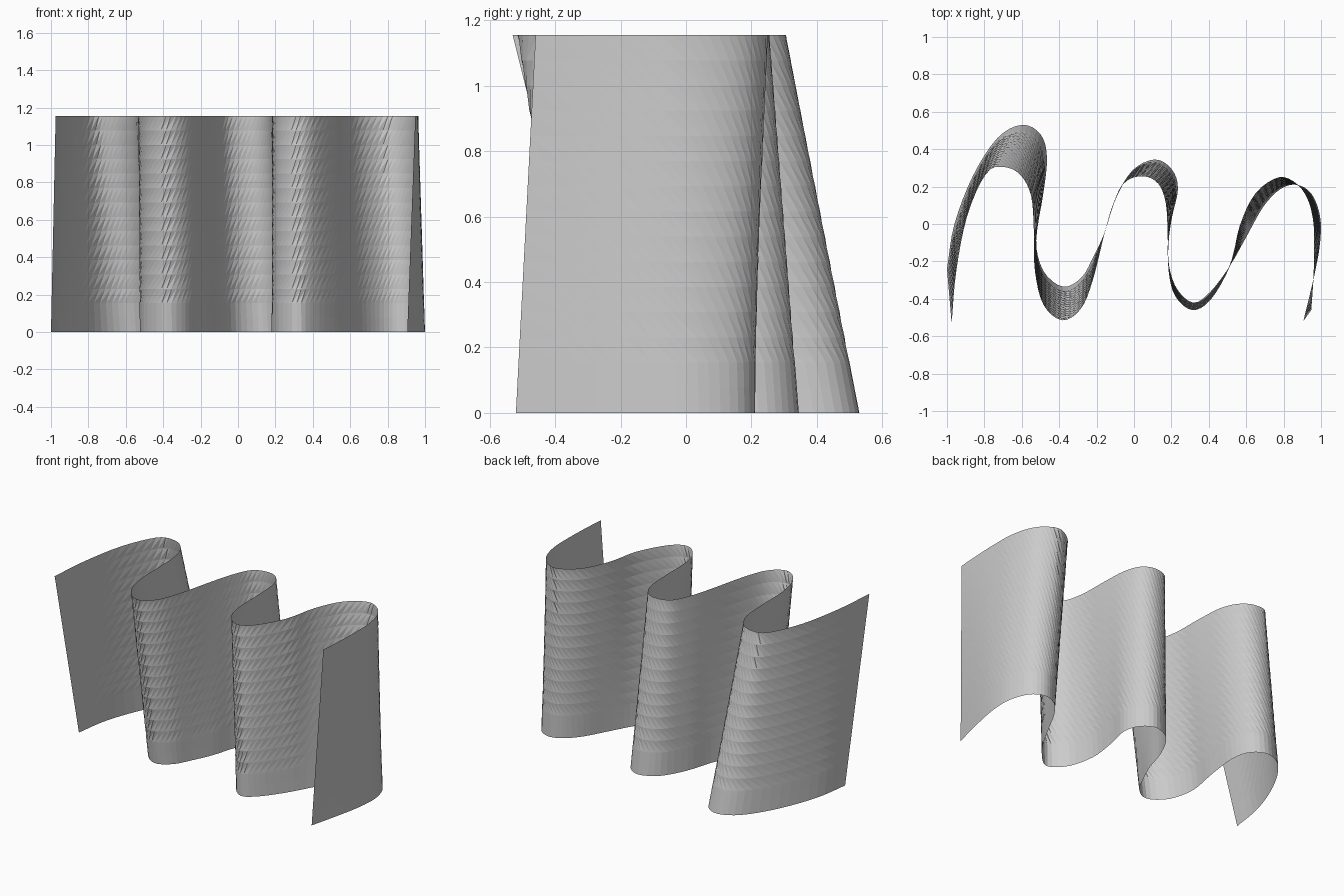
import bpy
import bmesh
from mathutils import Vector

cube = bpy.data.objects.get("Cube")
if cube:
    bpy.data.objects.remove(cube, do_unlink=True)

HEIGHT = 1.155
ROWS = 15
PLAIN_ROWS = 2
STEPS = 4

# Plan of the lower edge, from the right end to the left end of the sheet
LOWER_EDGE = [
    (-1, -.24), (-.96, 0), (-.86, .26), (-.73, .46), (-.6, .53), (-.5, .48),
    (-.465, .35), (-.49, .13), (-.525, -.08), (-.485, -.25), (-.38, -.335),
    (-.28, -.285), (-.215, -.17), (-.155, -.04), (-.1, .13), (-.01, .285),
    (.11, .345), (.2, .295), (.235, .19), (.2, .02), (.18, -.16), (.22, -.33),
    (.315, -.42), (.41, -.36), (.515, -.22), (.6, -.07), (.69, .09),
    (.78, .185), (.87, .21), (.95, .16), (.995, .04), (.995, -.1),
    (.965, -.27), (.905, -.52)]

# Plan of the upper edge, matched point for point
UPPER_EDGE = [
    (-.975, -.53), (-.95, -.25), (-.89, .05), (-.79, .27), (-.7, .305),
    (-.61, .265), (-.55, .15), (-.535, -.05), (-.53, -.25), (-.485, -.43),
    (-.385, -.515), (-.285, -.455), (-.22, -.3), (-.155, -.04), (-.11, .11),
    (-.05, .225), (.05, .255), (.13, .215), (.17, .11), (.18, -.06),
    (.185, -.25), (.22, -.385), (.31, -.46), (.41, -.405), (.515, -.22),
    (.565, -.01), (.65, .165), (.775, .25), (.87, .215), (.93, .13),
    (.96, 0), (.963, -.16), (.958, -.31), (.948, -.46)]


def smooth_path(keys, z):
    """Run a smooth curve through the key points at one height."""
    pts = [Vector((x, y, z)) for x, y in keys]
    pts = [2 * pts[0] - pts[1]] + pts + [2 * pts[-1] - pts[-2]]
    path = []
    for before, start, end, after in zip(pts, pts[1:], pts[2:], pts[3:]):
        for step in range(STEPS):
            t = step / STEPS
            tangent_a, tangent_b = (end - before) / 2, (after - start) / 2
            path.append(start * (2 * t**3 - 3 * t**2 + 1)
                        + tangent_a * (t**3 - 2 * t**2 + t)
                        + end * (3 * t**2 - 2 * t**3)
                        + tangent_b * (t**3 - t**2))
    path.append(pts[-2])
    return path


def add_face(bm, *corners):
    """Add a face, skipping corners that coincide at the sheet's ends."""
    unique = list(dict.fromkeys(corners))
    if len(unique) > 2:
        bm.faces.new(unique)


# Straight loft between the two edges, in rows
lower = smooth_path(LOWER_EDGE, 0)
upper = smooth_path(UPPER_EDGE, HEIGHT)
bm = bmesh.new()
grid = [[bm.verts.new(a.lerp(b, row / ROWS)) for a, b in zip(lower, upper)]
        for row in range(ROWS + 1)]
last = len(lower) - 1

for row in range(ROWS):
    low, high = grid[row], grid[row + 1]
    if row < PLAIN_ROWS:
        # Plain upright strips along the foot
        for i in range(last):
            add_face(bm, low[i], low[i + 1], high[i + 1], high[i])
    else:
        # Slanted triangles give the folds their toothed facets
        add_face(bm, low[0], high[1], high[0])
        for i in range(last):
            near, far = high[i + 1], high[min(i + 2, last)]
            add_face(bm, low[i], low[i + 1], far)
            add_face(bm, low[i], far, near)

mesh = bpy.data.meshes.new("folded_sheet")
bm.to_mesh(mesh)
bm.free()
sheet = bpy.data.objects.new("folded_sheet", mesh)
bpy.context.collection.objects.link(sheet)

# Single plain grey
grey = bpy.data.materials.new("light_grey")
grey.use_nodes = True
colour = (.6, .6, .6, 1)
grey.diffuse_color = colour
grey.node_tree.nodes["Principled BSDF"].inputs["Base Color"].default_value = colour
mesh.materials.append(grey)
